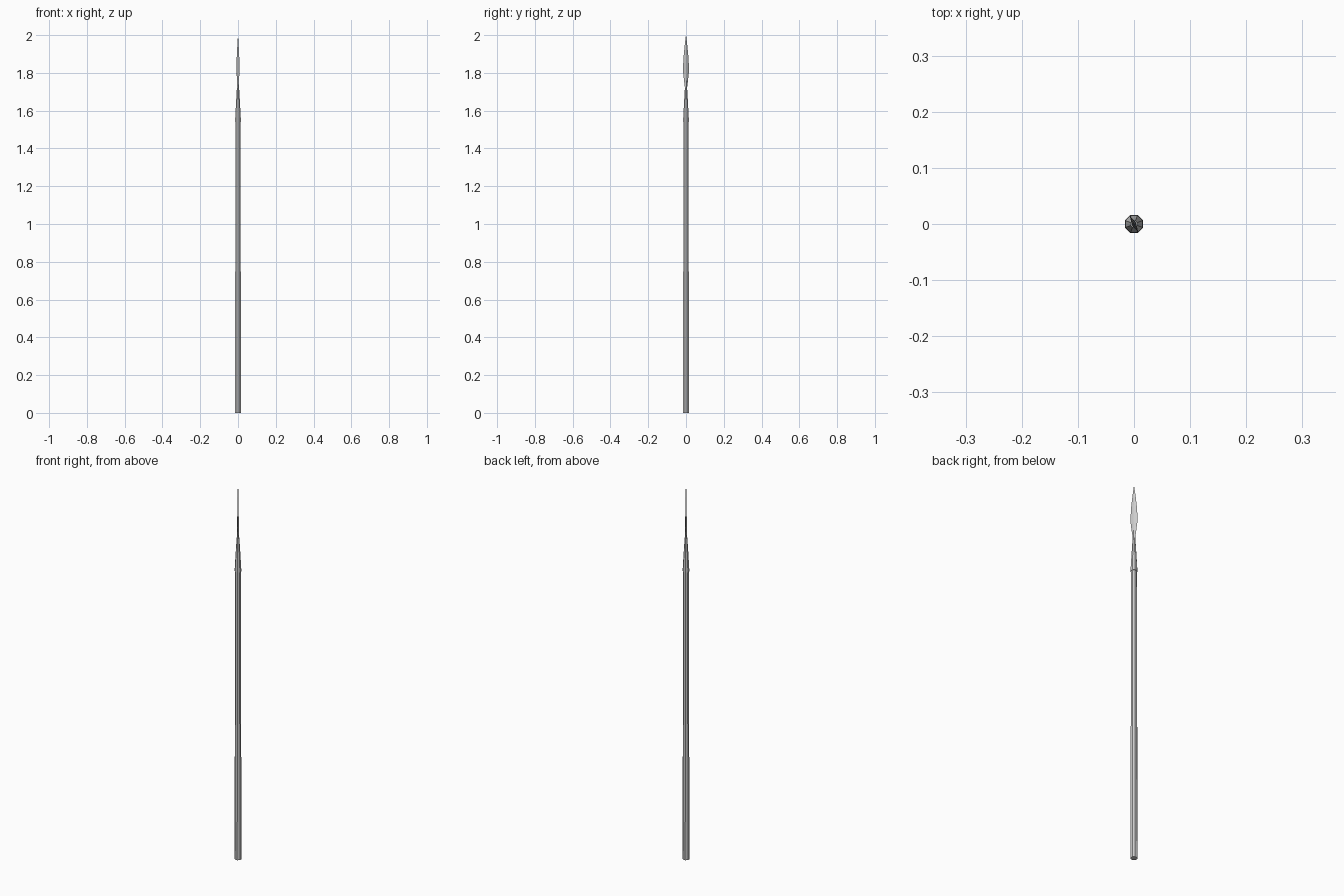
import bpy, bmesh, math

if "Cube" in bpy.data.objects:
    bpy.data.objects.remove(bpy.data.objects["Cube"])

SIDES = 8
HALF = math.pi / SIDES
BLADE_TURN = math.radians(27)

def loft(name, rings, sides=SIDES, turn=0.0, spin=0.0):
    """Skin elliptical rings (z, rx, ry); both ends are capped."""
    bm = bmesh.new()
    loops = []
    for z, rx, ry in rings:
        loop = []
        for i in range(sides):
            a = turn + 2 * math.pi * i / sides
            x, y = rx * math.cos(a), ry * math.sin(a)
            loop.append(bm.verts.new((x * math.cos(spin) - y * math.sin(spin),
                                      x * math.sin(spin) + y * math.cos(spin), z)))
        loops.append(loop)
    for a, b in zip(loops, loops[1:]):
        for i in range(sides):
            j = (i + 1) % sides
            bm.faces.new((a[i], a[j], b[j], b[i]))
    bm.faces.new(loops[0][::-1])
    bm.faces.new(loops[-1])
    bmesh.ops.recalc_face_normals(bm, faces=bm.faces)
    me = bpy.data.meshes.new(name)
    bm.to_mesh(me)
    bm.free()
    ob = bpy.data.objects.new(name, me)
    bpy.context.collection.objects.link(ob)
    return ob

# Slightly tapering shaft
loft("shaft", [(0, 0.0172, 0.0172), (1.56, 0.0142, 0.0142)], turn=HALF)

# Conical socket with a rim
loft("socket", [(1.54, 0.0168, 0.0168), (1.56, 0.016, 0.016),
                (1.64, 0.0115, 0.0115), (1.72, 0.0065, 0.0065)], turn=HALF)

# Leaf-shaped blade with a thin diamond section, turned about the shaft
loft("blade", [(1.69, 0.005, 0.0065), (1.73, 0.005, 0.0075), (1.76, 0.0045, 0.0118),
               (1.80, 0.004, 0.0168), (1.83, 0.0037, 0.0175), (1.88, 0.0032, 0.015),
               (1.94, 0.0022, 0.0085), (1.98, 0.0012, 0.0032), (2.0, 0.0002, 0.0002)],
     sides=4, spin=BLADE_TURN)
